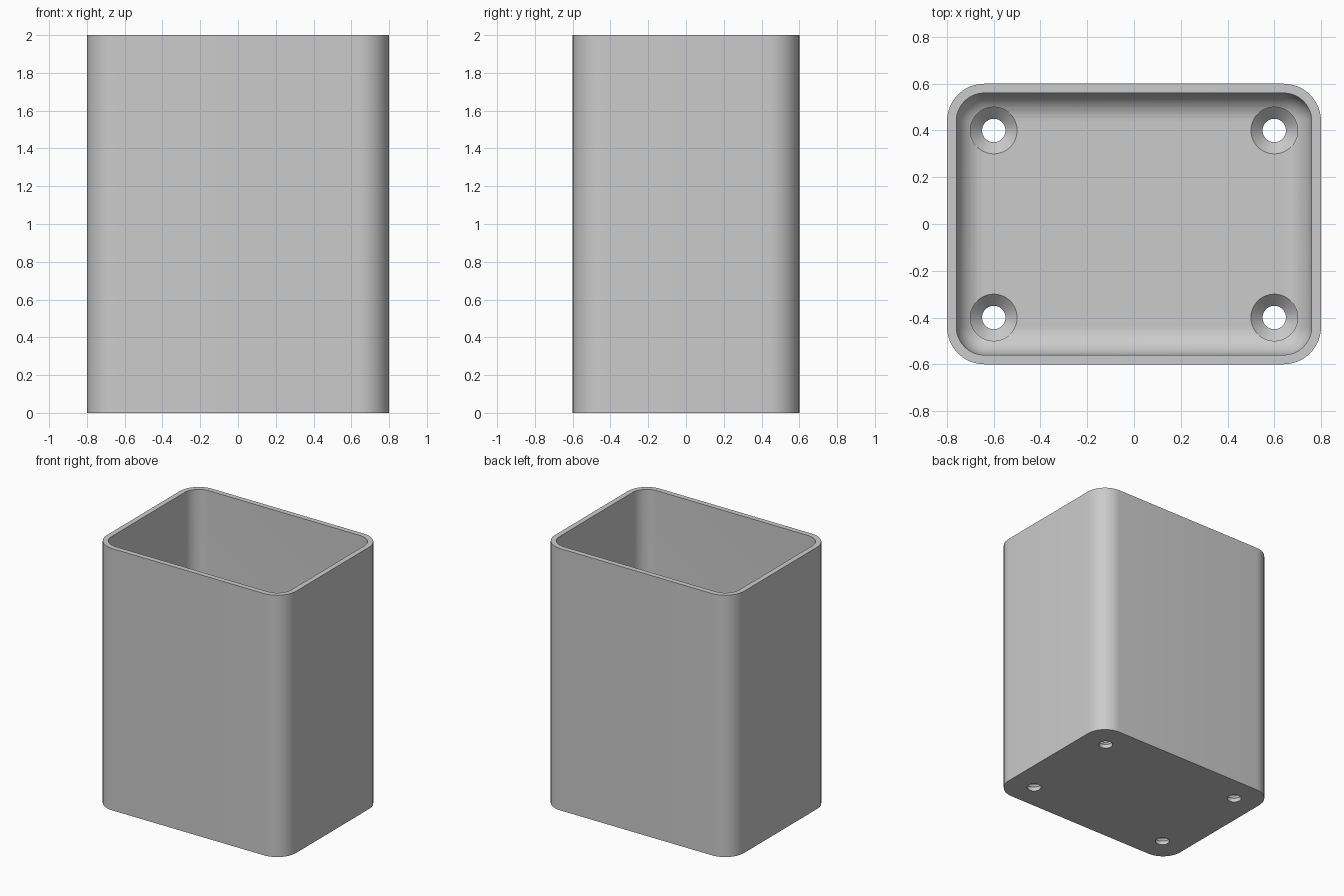
import bpy, bmesh
from math import sin, cos, pi, radians

if "Cube" in bpy.data.objects:
    bpy.data.objects.remove(bpy.data.objects["Cube"])

HALF_X, HALF_Y, HEIGHT = 0.8, 0.6, 2.0
WALL, FLOOR, CORNER = 0.04, 0.08, 0.16
FILLET = CORNER - WALL
STEPS = 12

grey = bpy.data.materials.new("plain_grey")
grey.use_nodes = True
colour = (0.6, 0.6, 0.6, 1)
grey.diffuse_color = colour
grey.node_tree.nodes["Principled BSDF"].inputs["Base Color"].default_value = colour


def make_object(name, bm):
    bmesh.ops.recalc_face_normals(bm, faces=bm.faces)
    mesh = bpy.data.meshes.new(name)
    bm.to_mesh(mesh)
    bm.free()
    mesh.materials.append(grey)
    obj = bpy.data.objects.new(name, mesh)
    bpy.context.collection.objects.link(obj)
    return obj


def loft(bm, rings):
    """Skin a stack of closed rings and cap both ends."""
    rows = [[bm.verts.new(p) for p in ring] for ring in rings]
    for a, b in zip(rows, rows[1:]):
        for i in range(len(a)):
            j = (i + 1) % len(a)
            bm.faces.new((a[i], a[j], b[j], b[i]))
    bm.faces.new(rows[0])
    bm.faces.new(rows[-1])


def rounded_ring(inset, z):
    """Rounded rectangle whose corner radius shrinks with the inset."""
    r = max(CORNER - inset, 0.0005)
    cx, cy = HALF_X - inset - r, HALF_Y - inset - r
    ring = []
    for q, (sx, sy) in enumerate([(1, 1), (-1, 1), (-1, -1), (1, -1)]):
        for s in range(STEPS + 1):
            a = (q + s / STEPS) * pi / 2
            ring.append((sx * cx + r * cos(a), sy * cy + r * sin(a), z))
    return ring


# Open container: outer wall, rim, inner wall, filleted floor
rings = [rounded_ring(0, 0), rounded_ring(0, HEIGHT), rounded_ring(WALL, HEIGHT)]
for s in range(STEPS + 1):
    a = s / STEPS * pi / 2
    rings.append(rounded_ring(WALL + FILLET * (1 - cos(a)), FLOOR + FILLET * (1 - sin(a))))
bm = bmesh.new()
loft(bm, rings)
container = make_object("container", bm)

# Countersunk screw hole cutters
bm = bmesh.new()
profile = [(0.05, -0.1), (0.05, 0.03), (0.1, FLOOR), (0.1, FLOOR + 0.2)]
for x in (-0.6, 0.6):
    for y in (-0.4, 0.4):
        loft(bm, [[(x + r * cos(2 * pi * k / 48), y + r * sin(2 * pi * k / 48), z)
                   for k in range(48)] for r, z in profile])
cutter = make_object("screw_hole_cutter", bm)
cutter.hide_render = True

cut = container.modifiers.new("screw_holes", "BOOLEAN")
cut.operation = "DIFFERENCE"
cut.solver = "EXACT"
cut.object = cutter

# Bake the holes, then shade smooth with sharp rims
bpy.ops.object.select_all(action="DESELECT")
container.select_set(True)
bpy.context.view_layer.objects.active = container
bpy.ops.object.modifier_apply(modifier=cut.name)
bpy.data.objects.remove(cutter)
bpy.ops.object.shade_smooth_by_angle(angle=radians(30))
